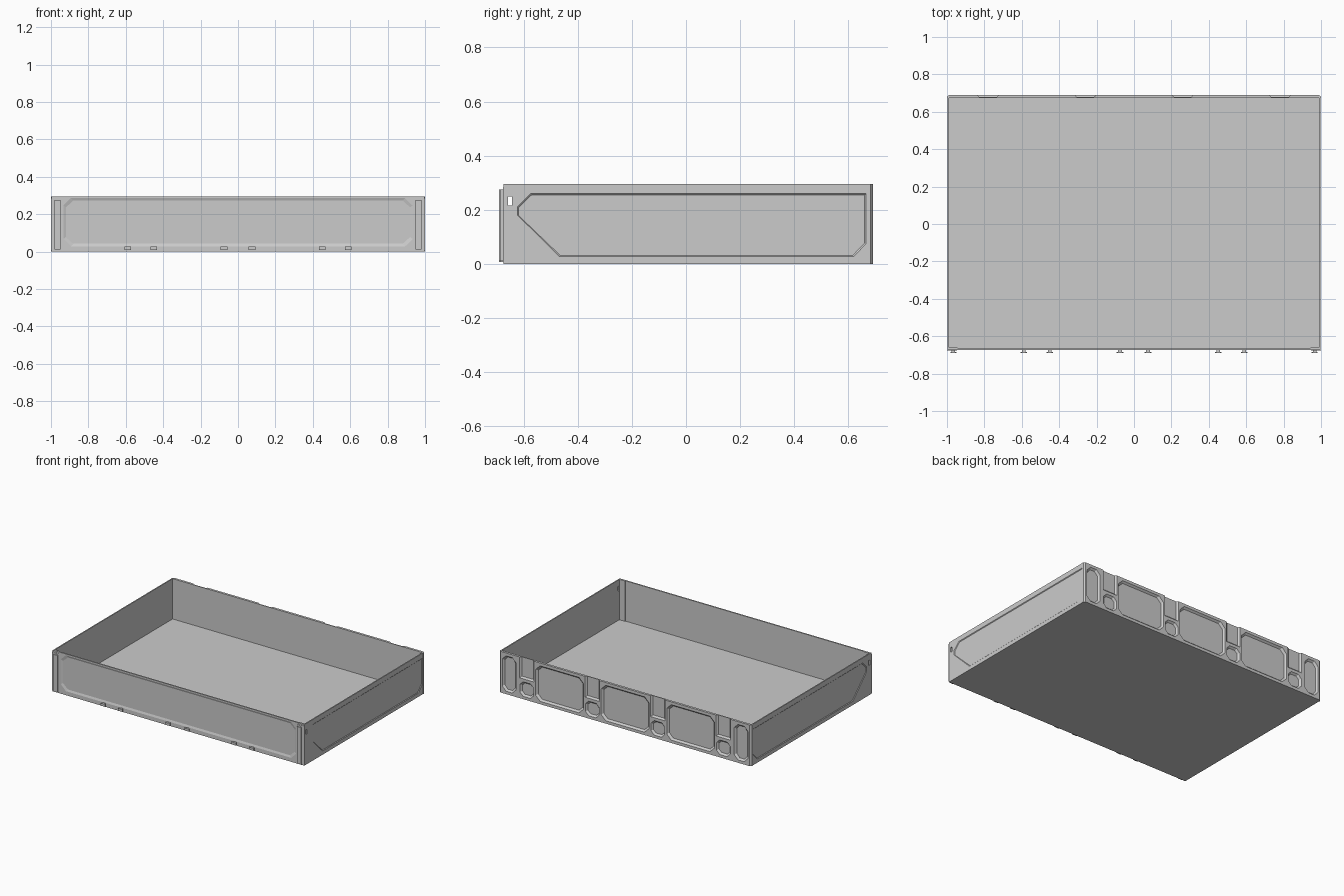
import bpy, bmesh

if "Cube" in bpy.data.objects:
    bpy.data.objects.remove(bpy.data.objects["Cube"])

H = 0.295  # wall height


def loft(name, loops):
    """Closed solid through a list of matching point loops."""
    bm = bmesh.new()
    rings = [[bm.verts.new(p) for p in loop] for loop in loops]
    n = len(rings[0])
    for a, b in zip(rings, rings[1:]):
        for i in range(n):
            j = (i + 1) % n
            bm.faces.new((a[i], a[j], b[j], b[i]))
    bm.faces.new(rings[0][::-1])
    bm.faces.new(rings[-1])
    bmesh.ops.recalc_face_normals(bm, faces=bm.faces[:])
    me = bpy.data.meshes.new(name)
    bm.to_mesh(me)
    bm.free()
    ob = bpy.data.objects.new(name, me)
    bpy.context.collection.objects.link(ob)
    return ob


def box(name, x0, x1, y0, y1, z0, z1):
    base = [(x0, y0), (x1, y0), (x1, y1), (x0, y1)]
    return loft(name, [[(x, y, z) for x, y in base] for z in (z0, z1)])


def octagon(a0, a1, b0, b1, c):
    return [(a0 + c, b0), (a1 - c, b0), (a1, b0 + c), (a1, b1 - c),
            (a1 - c, b1), (a0 + c, b1), (a0, b1 - c), (a0, b0 + c)]


def drafted(name, pts, axis, outer, inner, draft):
    """Solid that narrows by draft from the outer plane to the inner plane."""
    a = [p[0] for p in pts]
    b = [p[1] for p in pts]
    ca, cb = (min(a) + max(a)) / 2, (min(b) + max(b)) / 2
    ka = 1 - 2 * draft / (max(a) - min(a))
    kb = 1 - 2 * draft / (max(b) - min(b))
    small = [(ca + (p - ca) * ka, cb + (q - cb) * kb) for p, q in pts]

    def place(loop, d):
        return [(d, p, q) if axis == 'x' else (p, d, q) for p, q in loop]
    return loft(name, [place(pts, outer), place(small, inner)])


def cut(ob, cutter):
    mod = ob.modifiers.new("cut", 'BOOLEAN')
    mod.operation = 'DIFFERENCE'
    mod.solver = 'EXACT'
    mod.object = cutter
    bpy.context.view_layer.objects.active = ob
    bpy.ops.object.modifier_apply(modifier=mod.name)
    bpy.data.objects.remove(cutter)


# Floor
box("floor", -0.99, 0.99, -0.665, 0.673, 0, 0.006)

# Side walls with recessed panel and latch slot
side_pts = [(-0.468, 0.026), (0.62, 0.026), (0.665, 0.074), (0.665, 0.26),
            (-0.575, 0.26), (-0.623, 0.212), (-0.623, 0.18)]
for s, label in ((-1, "left"), (1, "right")):
    xs = sorted((s * 0.99, s * 0.998))
    wall = box(label + "_wall", *xs, -0.674, 0.673, 0, H)
    cut(wall, drafted("panel_cutter", side_pts, 'x', s * 0.9985, s * 0.994, 0.005))
    slot = sorted((s * 0.98, s * 1.01))
    cut(wall, box("slot_cutter", *slot, -0.657, -0.643, 0.215, 0.25))

# Front wall with recessed chamfered panel
front = box("front_wall", -0.99, 0.99, -0.674, -0.664, 0, H)
cut(front, drafted("panel_cutter", octagon(-0.935, 0.935, 0.027, 0.287, 0.04),
                   'y', -0.6745, -0.669, 0.015))

# Front corner posts: inner pillar and T-shaped rail
for s, label in ((-1, "left"), (1, "right")):
    def xr(a, b):
        return sorted((s * a, s * b))
    box(label + "_corner_pillar", *xr(0.945, 0.99), -0.664, -0.659, 0.006, H)
    box(label + "_post_plate", *xr(0.947, 1.0), -0.677, -0.674, 0.005, 0.285)
    box(label + "_post_stem", *xr(0.957, 0.975), -0.684, -0.677, 0.01, 0.275)
    box(label + "_post_head", *xr(0.95, 0.982), -0.69, -0.684, 0.01, 0.275)

# Small T-shaped hooks along the front bottom edge
for i, x in enumerate((-0.59, -0.45, -0.075, 0.075, 0.45, 0.59)):
    box(f"hook_stem_{i}", x - 0.01, x + 0.01, -0.684, -0.674, 0.008, 0.026)
    box(f"hook_head_{i}", x - 0.018, x + 0.018, -0.69, -0.684, 0.008, 0.026)

# Back wall with chamfered corners
prof = [(-1, 0.673), (1, 0.673), (1, 0.681), (0.988, 0.69), (-0.988, 0.69), (-1, 0.681)]
back = loft("back_wall", [[(x, y, z) for x, y in prof] for z in (0, H)])

# Back pockets: end pockets, large pockets, lower small pockets
pockets = [(-0.975, -0.865, 0.02, 0.275, 0.03), (0.865, 0.975, 0.02, 0.275, 0.03)]
pockets += [(c - 0.19, c + 0.19, 0.02, 0.275, 0.035) for c in (-0.52, 0, 0.52)]
pockets += [(c - 0.055, c + 0.055, 0.02, 0.125, 0.025) for c in (-0.78, -0.26, 0.26, 0.78)]
for p in pockets:
    cut(back, drafted("pocket_cutter", octagon(*p), 'y', 0.6905, 0.677, 0.012))

# Notches open at the top of the back wall
for c in (-0.78, -0.26, 0.26, 0.78):
    pts = [(c - 0.058, 0.145), (c + 0.058, 0.145), (c + 0.058, 0.35), (c - 0.058, 0.35)]
    cut(back, drafted("notch_cutter", pts, 'y', 0.6905, 0.679, 0.012))
